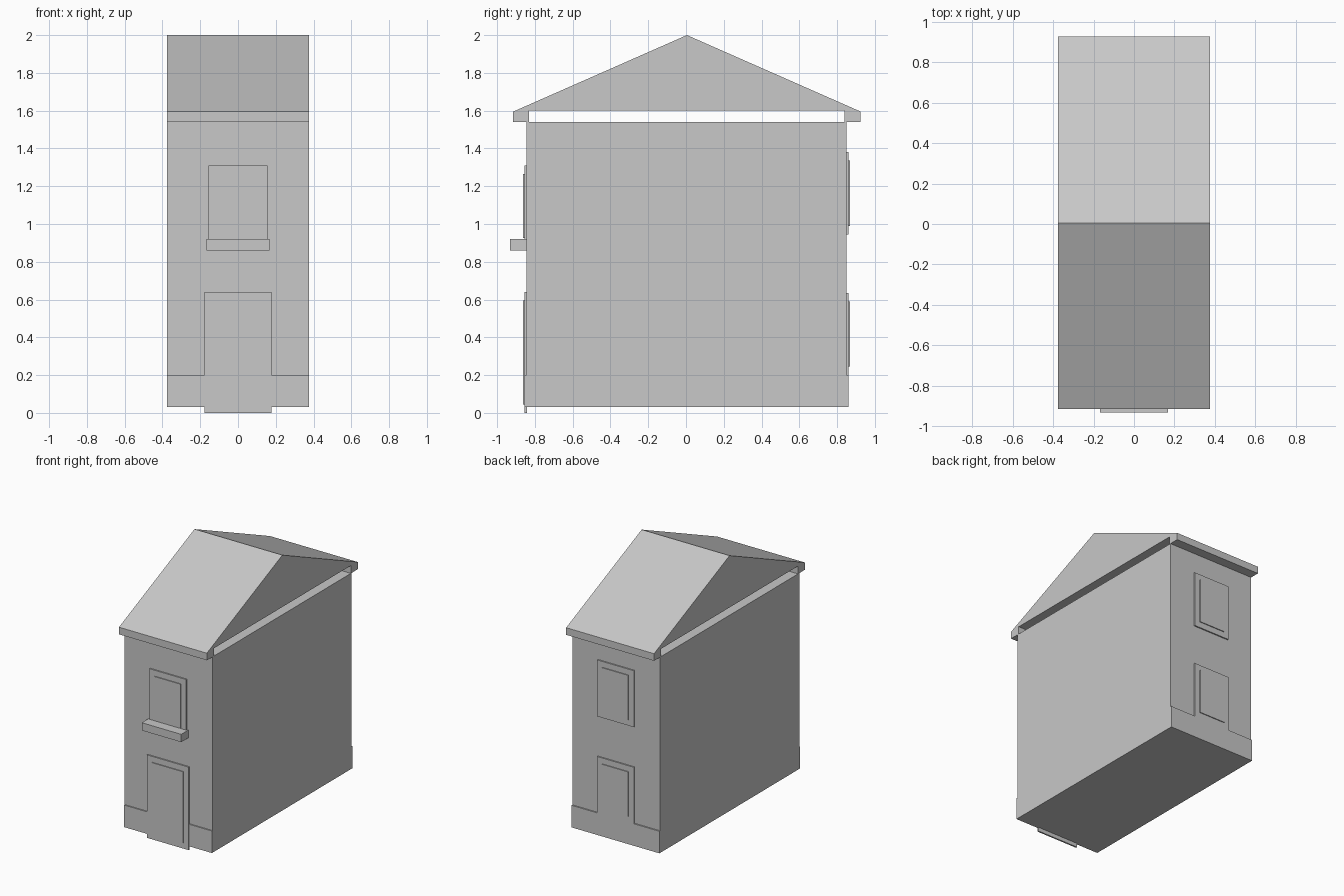
import bpy

if "Cube" in bpy.data.objects:
    bpy.data.objects.remove(bpy.data.objects["Cube"])

grey = bpy.data.materials.new("light grey")
grey.diffuse_color = (0.58, 0.58, 0.58, 1)
grey.use_nodes = True
grey.node_tree.nodes["Principled BSDF"].inputs["Base Color"].default_value = grey.diffuse_color


def extrude_x(name, profile, half_width):
    """Solid made by running a (y, z) profile along x."""
    n = len(profile)
    verts = [(x, y, z) for x in (-half_width, half_width) for y, z in profile]
    faces = [tuple(reversed(range(n))), tuple(range(n, 2 * n))]
    faces += [(i, (i + 1) % n, n + (i + 1) % n, n + i) for i in range(n)]
    mesh = bpy.data.meshes.new(name)
    mesh.from_pydata(verts, [], faces)
    mesh.materials.append(grey)
    obj = bpy.data.objects.new(name, mesh)
    bpy.context.collection.objects.link(obj)
    return obj


def box(name, half_width, y0, y1, z0, z1):
    return extrude_x(name, [(y0, z0), (y1, z0), (y1, z1), (y0, z1)], half_width)


HALF = 0.375
FRONT, BACK = -0.845, 0.85


def opening(name, wall, half_width, z0, z1):
    """Raised frame with a thinner panel standing proud of it."""
    out = -1 if wall < 0 else 1
    for part, inset, depth in (("frame", 0, 0.01), ("panel", 0.045, 0.017)):
        y0, y1 = sorted((wall - out * 0.002, wall + out * depth))
        box(f"{name}_{part}", half_width - inset, y0, y1, z0 + inset, z1 - inset)


# Walls and the plinths along the two narrow ends
box("house_body", HALF, FRONT, BACK, 0.03, 1.54)
box("front_plinth", HALF, FRONT - 0.009, FRONT, 0.03, 0.2)
box("back_plinth", HALF, BACK, BACK + 0.01, 0.03, 0.2)

# Gabled roof with eaves resting on the end walls, open beneath at the sides
extrude_x("roof", [
    (-0.915, 1.54), (-0.83, 1.54), (-0.83, 1.6), (0.84, 1.6), (0.84, 1.54),
    (0.925, 1.54), (0.925, 1.595), (0.005, 2.0), (-0.915, 1.595)], HALF)

# Door, windows and balcony
opening("door", FRONT, 0.178, 0.0, 0.64)
opening("front_window", FRONT, 0.157, 0.88, 1.31)
opening("back_upper_window", BACK, 0.157, 0.945, 1.38)
opening("back_lower_window", BACK, 0.157, 0.2, 0.635)
box("balcony", 0.168, -0.932, FRONT, 0.86, 0.92)
